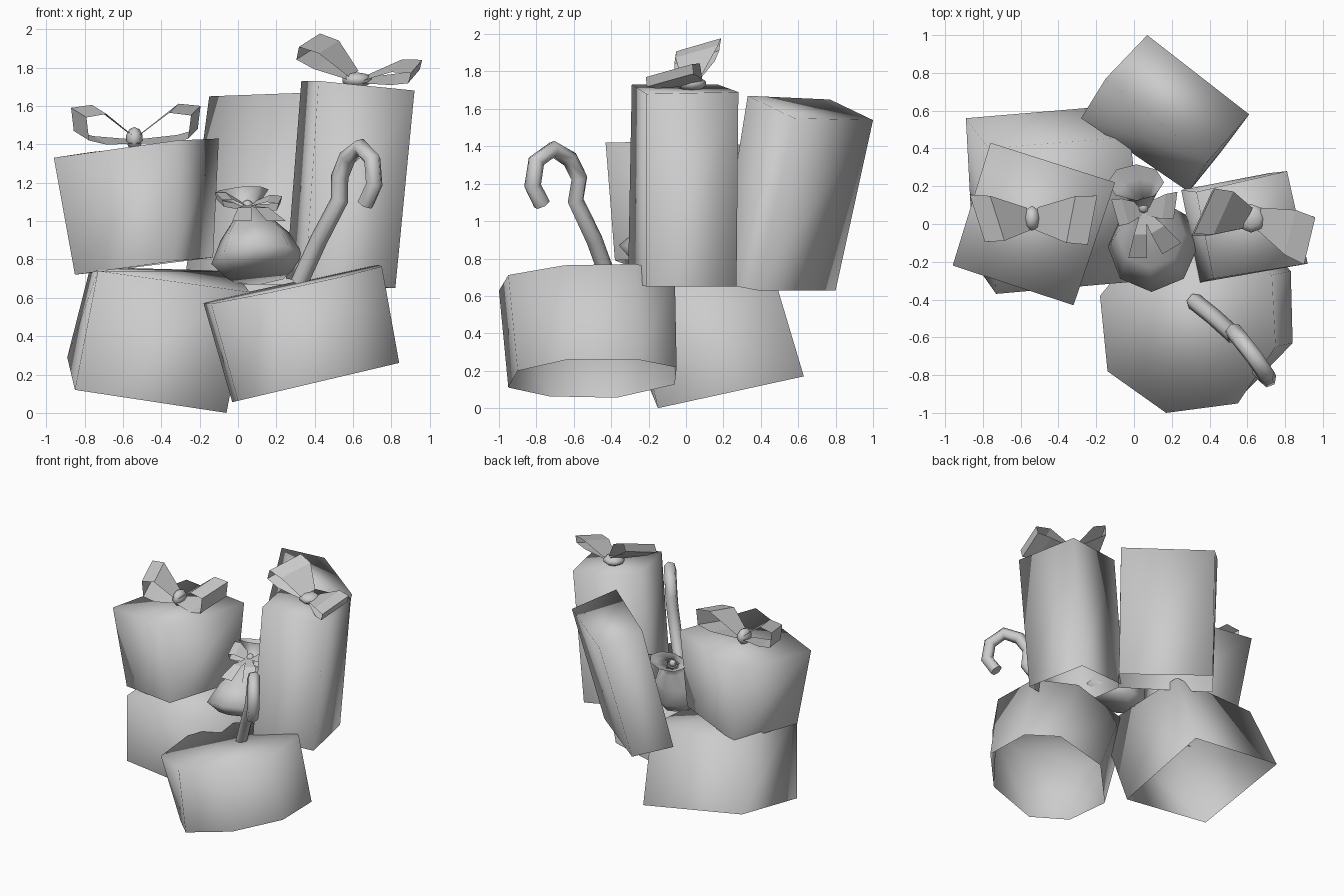
import bpy, bmesh, math
from mathutils import Vector

cube = bpy.data.objects.get("Cube")
if cube:
    bpy.data.objects.remove(cube, do_unlink=True)

grey = bpy.data.materials.new("plain_grey")
grey.use_nodes = True
grey.diffuse_color = (0.6, 0.6, 0.6, 1)
bsdf = next(n for n in grey.node_tree.nodes if n.type == 'BSDF_PRINCIPLED')
bsdf.inputs["Base Color"].default_value = (0.6, 0.6, 0.6, 1)
bsdf.inputs["Roughness"].default_value = 0.8


def finish(name, bm):
    mesh = bpy.data.meshes.new(name)
    bm.to_mesh(mesh)
    bm.free()
    mesh.materials.append(grey)
    obj = bpy.data.objects.new(name, mesh)
    bpy.context.collection.objects.link(obj)
    return obj


def loft(name, rings, cap_start=False, cap_end=True):
    """Smooth skin over equal-length, counter-clockwise rings, bottom to top."""
    bm = bmesh.new()
    loops = [[bm.verts.new(p) for p in ring] for ring in rings]
    n = len(loops[0])
    for a, b in zip(loops, loops[1:]):
        for i in range(n):
            bm.faces.new((a[i], a[(i + 1) % n], b[(i + 1) % n], b[i]))
    if cap_start:
        bm.faces.new(loops[0][::-1])
    if cap_end:
        bm.faces.new(loops[-1])
    for f in bm.faces:
        f.smooth = True
    return finish(name, bm)


def ring_about(centre, axis, rx, ry, sides):
    """Ellipse of points around a centre, perpendicular to an axis."""
    axis = Vector(axis).normalized()
    side = Vector((0, 1, 0)).cross(axis).normalized()
    other = axis.cross(side)
    return [Vector(centre) + side * rx * math.cos(t) + other * ry * math.sin(t)
            for t in (math.tau * i / sides for i in range(sides))]


def strip(name, rows):
    """Flat ribbon through (centre, half width) rows."""
    bm = bmesh.new()
    pairs = [(bm.verts.new(c - h), bm.verts.new(c + h)) for c, h in rows]
    for a, b in zip(pairs, pairs[1:]):
        bm.faces.new((a[0], a[1], b[1], b[0]))
    return finish(name, bm)


def ribbon_loop(name, base, out, up, half_width):
    """Closed band leaving the knot, pinched at the knot end."""
    base, out, up, half = map(Vector, (base, out, up, half_width))
    path = [(0, .1, .45), (.62, .95, .95), (1, .75, 1), (.95, -.1, 1), (.6, -.2, .9), (0, -.1, .45)]
    return strip(name, [(base + out * u + up * v, half * w) for u, v, w in path])


def ribbon_tail(name, start, end, half_width):
    """Strip that widens away from the knot, slightly arched."""
    start, end, half = map(Vector, (start, end, half_width))
    return strip(name, [(start.lerp(end, t) + Vector((0, 0, lift)), half * w)
                        for t, lift, w in ((0, 0, .25), (.5, .03, .7), (1, 0, 1))])


def knot(name, centre, size):
    bm = bmesh.new()
    bmesh.ops.create_uvsphere(bm, u_segments=8, v_segments=5, radius=1)
    for v in bm.verts:
        v.co = Vector(centre) + Vector(a * b for a, b in zip(v.co, size))
    for f in bm.faces:
        f.smooth = True
    return finish(name, bm)


# Lower boxes, open underneath
loft("lower_right_box", [
    [(x, y, .063 + .235 * x) for x, y in (
        (-.03, -.37), (0, -.73), (.2, -.95), (.58, -.9),
        (.84, -.63), (.83, -.25), (.66, -.05), (.27, -.06))],
    [(x, y, .61 + .215 * x + .03 * (y + .4)) for x, y in (
        (-.18, -.38), (-.14, -.78), (.17, -1.0), (.55, -.95),
        (.75, -.65), (.73, -.27), (.48, -.06), (.05, -.1))],
])
loft("lower_left_box", [
    [(-.85, -.2, .12), (-.06, -.15, 0), (-.06, .63, .17), (-.89, .56, .29)],
    [(-.73, -.37, .74), (.06, -.3, .63), (-.02, .46, .74), (-.77, .4, .76)],
])

# Upper boxes, open underneath
loft("upper_left_box", [
    [(-.85, -.2, .72), (-.34, -.38, .79), (-.13, .17, .81), (-.68, .36, .74)],
    [(-.96, -.22, 1.33), (-.32, -.43, 1.42), (-.1, .22, 1.43), (-.76, .43, 1.36)],
])
loft("tall_right_box", [
    [(.25, .18, .7), (.35, -.31, .68), (.82, -.21, .65), (.72, .27, .65)],
    [(.33, .17, 1.73), (.42, -.29, 1.73), (.92, -.21, 1.68), (.81, .28, 1.69)],
])
loft("back_box", [
    [(-.28, .56, .67), (.29, .17, .67), (.46, .38, .63), (-.08, .8, .63)],
    [(-.15, .77, 1.65), (.39, .33, 1.67), (.61, .58, 1.55), (.07, 1.0, 1.54)],
])

# Gathered pouch, leaning back
lean = (-.1, .3, 1)
loft("pouch", [ring_about(c, lean, rx, ry, 8) for c, rx, ry in (
    ((.11, -.1, .72), .17, .18),
    ((.1, -.12, .8), .24, .25),
    ((.09, -.05, .92), .18, .19),
    ((.07, .05, 1.02), .09, .1),
    ((.05, .1, 1.07), .04, .04),
    ((.03, .18, 1.11), .1, .06),
    ((.01, .22, 1.15), .15, .1))
], cap_start=True, cap_end=False)

# Hooked cane
path = [Vector(p) for p in (
    (.32, -.41, .68), (.42, -.49, .9), (.53, -.59, 1.11), (.53, -.57, 1.23), (.57, -.62, 1.33),
    (.64, -.71, 1.385), (.70, -.8, 1.32), (.71, -.82, 1.19), (.665, -.77, 1.09))]
curve = bpy.data.curves.new("cane", 'CURVE')
curve.dimensions = '3D'
curve.bevel_depth = .046
curve.bevel_resolution = 1
curve.use_fill_caps = True
spline = curve.splines.new('POLY')
spline.points.add(len(path) - 1)
for pt, p in zip(spline.points, path):
    pt.co = (*p, 1)
curve.materials.append(grey)
cane = bpy.data.objects.new("cane", curve)
bpy.context.collection.objects.link(cane)

# Bow on the upper left box
knot("left_bow_knot", (-.54, .03, 1.43), (.045, .07, .06))
ribbon_loop("left_bow_loop_a", (-.55, .03, 1.43), (-.28, .0, .03), (0, 0, .14), (-.04, .125, .025))
ribbon_loop("left_bow_loop_b", (-.52, .03, 1.43), (.3, -.01, .04), (0, 0, .14), (.025, .13, .025))

# Bow on the tall box
knot("right_bow_knot", (.62, .03, 1.735), (.08, .08, .04))
ribbon_loop("right_bow_loop_a", (.6, .03, 1.76), (-.25, .03, .13), (.03, .01, .07), (.055, .12, .035))
ribbon_loop("right_bow_loop_b", (.66, .03, 1.74), (.27, -.12, .02), (0, 0, .06), (.03, .125, .035))

# Small bow with tails on the pouch neck
knot("pouch_bow_knot", (.05, .09, 1.08), (.03, .035, .03))
ribbon_loop("pouch_bow_loop_a", (.04, .08, 1.08), (-.14, -.02, .02), (0, 0, .04), (-.02, .07, .02))
ribbon_loop("pouch_bow_loop_b", (.06, .08, 1.08), (.16, .02, .0), (0, 0, .04), (.01, .07, .02))
ribbon_tail("pouch_bow_tail_a", (.05, .07, 1.08), (.02, -.18, 1.0), (.05, 0, 0))
ribbon_tail("pouch_bow_tail_b", (.05, .07, 1.08), (.2, -.13, 1.0), (.05, .03, 0))
